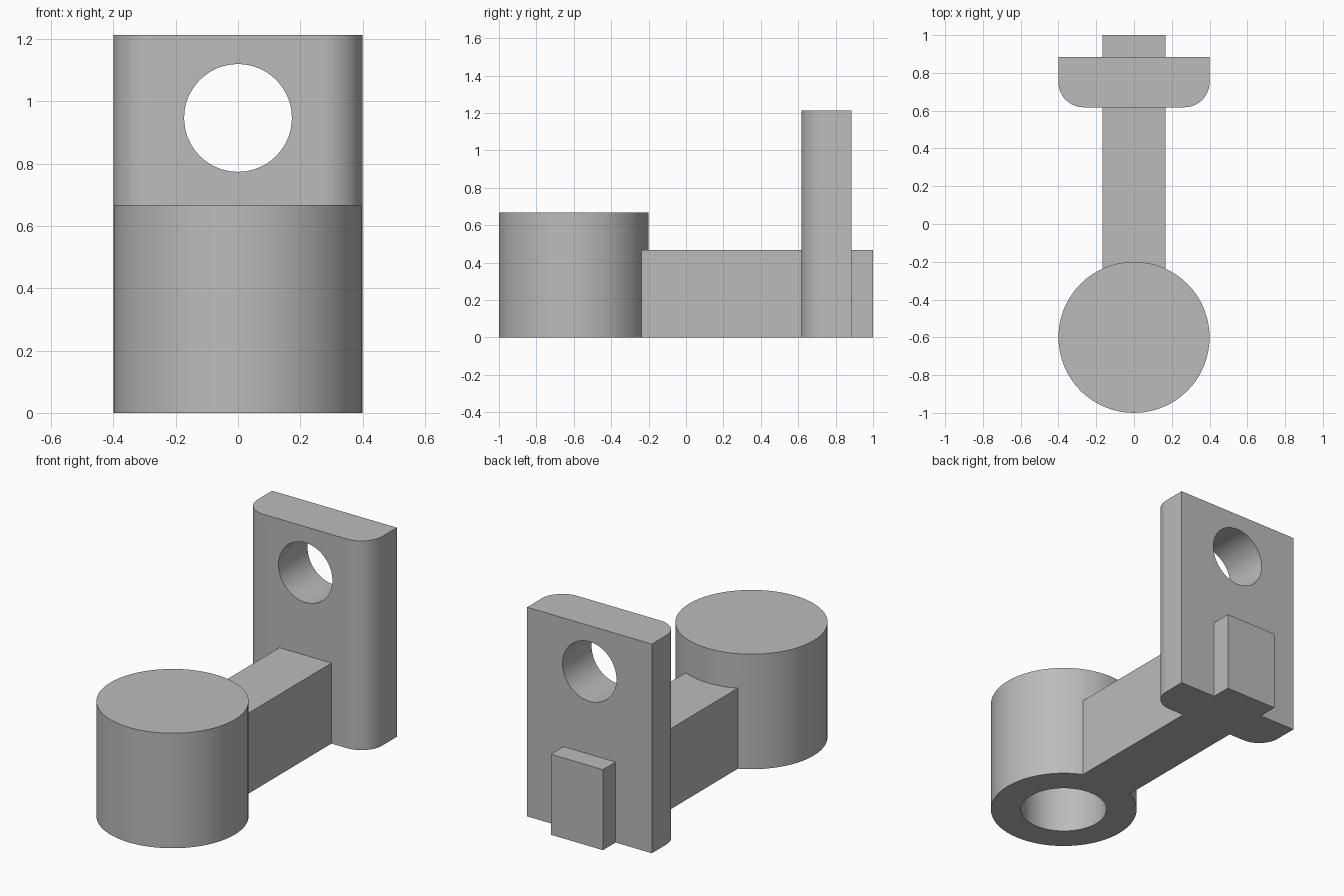
import bpy
import bmesh
import math
from mathutils import Matrix, Vector

cube = bpy.data.objects.get("Cube")
if cube:
    bpy.data.objects.remove(cube, do_unlink=True)

GREY = (0.5, 0.5, 0.5, 1)
grey = bpy.data.materials.new("plain grey")
grey.use_nodes = True
grey.diffuse_color = GREY
grey.node_tree.nodes["Principled BSDF"].inputs["Base Color"].default_value = GREY


def finish(name, bm):
    bmesh.ops.recalc_face_normals(bm, faces=bm.faces)
    mesh = bpy.data.meshes.new(name)
    bm.to_mesh(mesh)
    bm.free()
    mesh.materials.append(grey)
    obj = bpy.data.objects.new(name, mesh)
    bpy.context.collection.objects.link(obj)
    return obj


def prism(name, outline, height):
    """Extrude a plan outline upward from the ground."""
    bm = bmesh.new()
    face = bm.faces.new([bm.verts.new((x, y, 0)) for x, y in outline])
    top = bmesh.ops.extrude_face_region(bm, geom=[face])["geom"]
    verts = [v for v in top if isinstance(v, bmesh.types.BMVert)]
    bmesh.ops.translate(bm, verts=verts, vec=(0, 0, height))
    return finish(name, bm)


def cylinder(name, radius, length, centre, matrix=Matrix()):
    bm = bmesh.new()
    bmesh.ops.create_cone(bm, cap_ends=True, segments=64, radius1=radius,
                          radius2=radius, depth=length,
                          matrix=Matrix.Translation(Vector(centre)) @ matrix)
    return finish(name, bm)


def combine(target, tool, operation):
    mod = target.modifiers.new(operation.title(), "BOOLEAN")
    mod.operation = operation
    mod.solver = "EXACT"
    mod.object = tool
    bpy.context.view_layer.objects.active = target
    bpy.ops.object.modifier_apply(modifier=mod.name)
    bpy.data.objects.remove(tool, do_unlink=True)


# Round boss at the front
boss_y, boss_height = -0.6, 0.667
bracket = cylinder("bracket", 0.4, boss_height, (0, boss_y, boss_height / 2))

# Connecting bar, running through the plate to the back
w = 0.167
bar = prism("bar", [(-w, -0.3), (w, -0.3), (w, 1), (-w, 1)], 0.467)

# Upright plate with rounded front edges
half, front, back, r = 0.4, 0.618, 0.884, 0.133
arc = [math.radians(a) for a in range(0, 91, 6)]
right = [(half - r + r * math.sin(a), front + r - r * math.cos(a)) for a in arc]
right.append((half, back))
plate = prism("plate", right + [(-x, y) for x, y in reversed(right)], 1.213)

combine(bracket, bar, "UNION")
combine(bracket, plate, "UNION")

# Hole through the plate, and blind bore up into the boss
plate_hole = cylinder("plate_hole", 0.173, 0.6, (0, 0.75, 0.947),
                      Matrix.Rotation(math.pi / 2, 4, "X"))
combine(bracket, plate_hole, "DIFFERENCE")
bore_depth = 0.467
bore = cylinder("boss_bore", 0.235, bore_depth * 2, (0, boss_y, 0))
combine(bracket, bore, "DIFFERENCE")

# Smooth the curved walls, keep the edges sharp
bpy.ops.object.select_all(action="DESELECT")
bracket.select_set(True)
bpy.context.view_layer.objects.active = bracket
bpy.ops.object.shade_smooth_by_angle(angle=math.radians(30))
